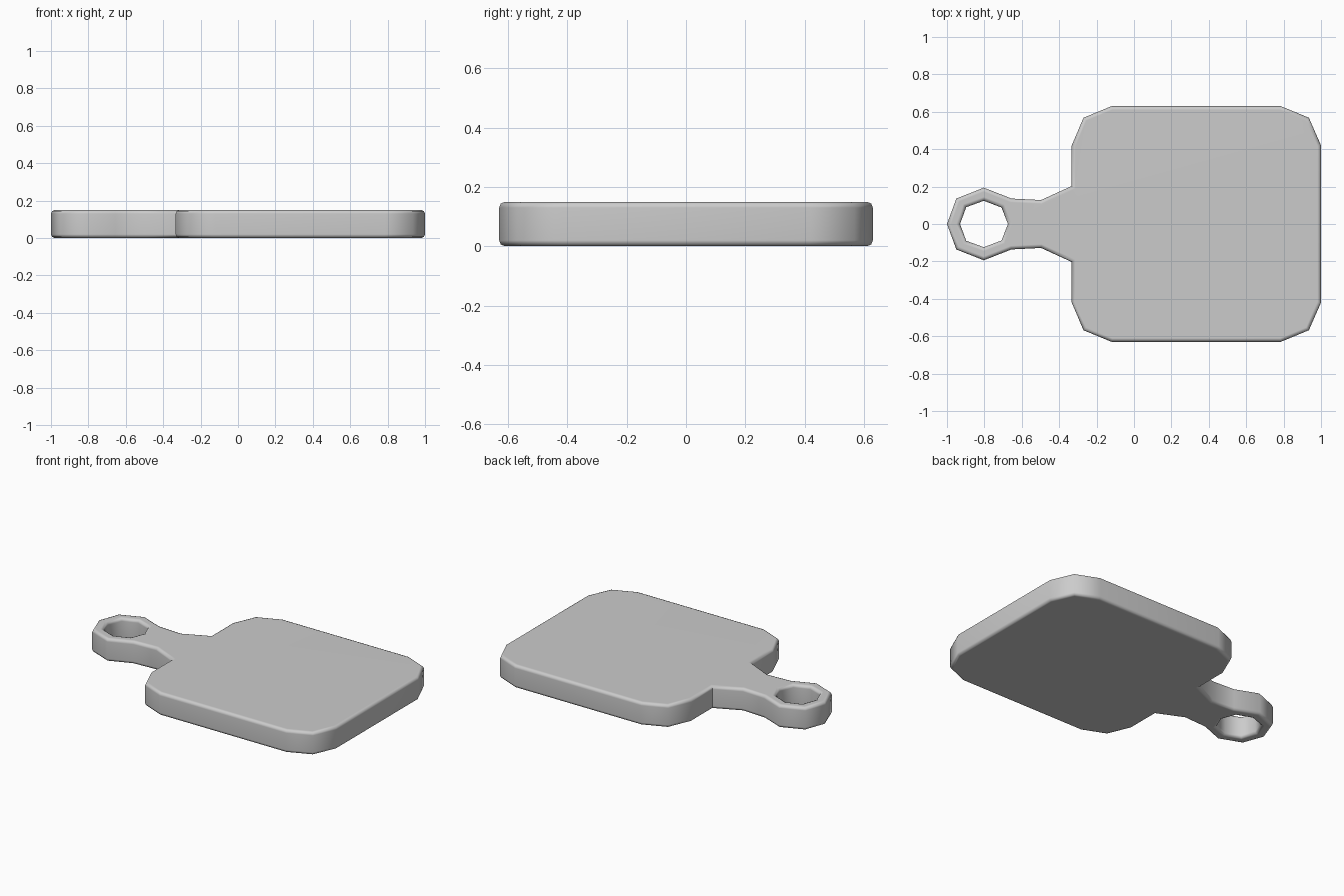
import bpy, bmesh, math

if "Cube" in bpy.data.objects:
    bpy.data.objects.remove(bpy.data.objects["Cube"])

THICK = 0.15
BEVEL = 0.02

# Half outline (y >= 0): paddle, neck, ring, then back along the hanging hole
outer = [(1, 0), (1, 0.42), (0.935, 0.568), (0.785, 0.63), (-0.12, 0.63),
         (-0.27, 0.568), (-0.333, 0.42), (-0.333, 0.203), (-0.497, 0.128),
         (-0.655, 0.136), (-0.803, 0.194), (-0.95, 0.136), (-1, 0)]
hole = [(-0.93, 0), (-0.897, 0.09), (-0.803, 0.124), (-0.708, 0.088), (-0.674, 0)]

bm = bmesh.new()
for side in (1, -1):
    pts = outer + hole
    if side == 1:
        pts = pts[::-1]
    bm.faces.new([bm.verts.new((x, y * side, 0)) for x, y in pts][::-1])
bmesh.ops.remove_doubles(bm, verts=bm.verts, dist=1e-4)

# Thicken into a board
ext = bmesh.ops.extrude_face_region(bm, geom=bm.faces[:], use_keep_orig=True)
for v in [g for g in ext["geom"] if isinstance(g, bmesh.types.BMVert)]:
    v.co.z = THICK
bmesh.ops.recalc_face_normals(bm, faces=bm.faces)

# Round the top and bottom rims, including the hole
rim = []
for e in bm.edges:
    flat = abs(e.verts[0].co.z - e.verts[1].co.z) < 1e-6
    if flat and len(e.link_faces) == 2 and e.calc_face_angle() > 1:
        rim.append(e)
bmesh.ops.bevel(bm, geom=rim, offset=BEVEL, offset_type='OFFSET',
                segments=2, profile=0.5, affect='EDGES')
bmesh.ops.recalc_face_normals(bm, faces=bm.faces)

mesh = bpy.data.meshes.new("cutting_board")
bm.to_mesh(mesh)
bm.free()
board = bpy.data.objects.new("cutting_board", mesh)
bpy.context.collection.objects.link(board)

# Smooth sides with flat broad faces
bpy.context.view_layer.objects.active = board
board.select_set(True)
bpy.ops.object.shade_smooth_by_angle(angle=math.radians(50))
wn = board.modifiers.new("weighted_normals", 'WEIGHTED_NORMAL')
wn.keep_sharp = True
